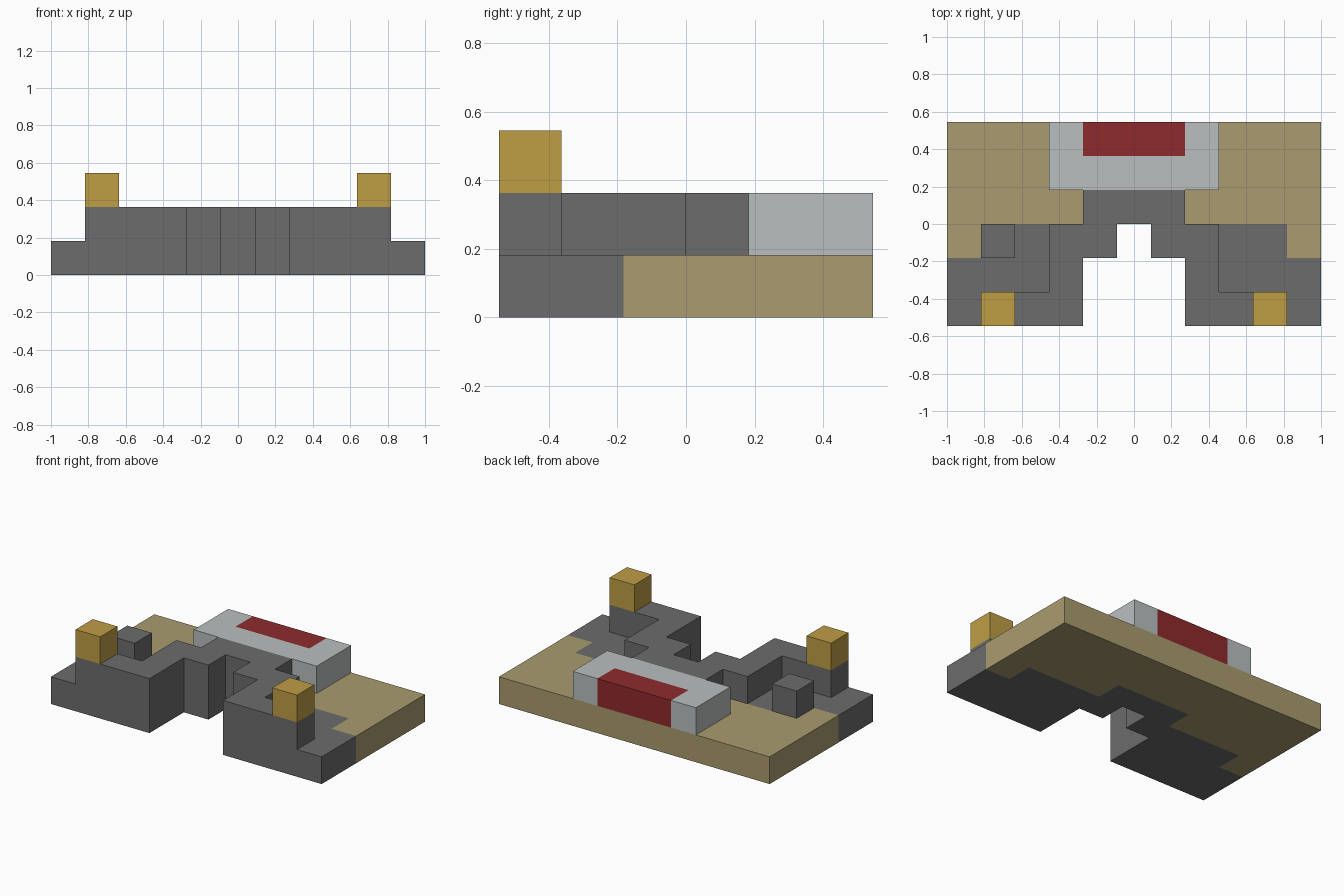
import bpy
import bmesh
import math
from mathutils import Vector

CELLS_X, CELLS_Y = 11, 6
CELL = 2 / CELLS_X

if "Cube" in bpy.data.objects:
    bpy.data.objects.remove(bpy.data.objects["Cube"], do_unlink=True)


def material(name, colour):
    mat = bpy.data.materials.new(name)
    mat.use_nodes = True
    rgba = (*colour, 1)
    mat.diffuse_color = rgba
    bsdf = next(n for n in mat.node_tree.nodes if n.type == "BSDF_PRINCIPLED")
    bsdf.inputs["Base Color"].default_value = rgba
    bsdf.inputs["Roughness"].default_value = 0.9
    return mat


stone = material("stone grey", (0.15, 0.15, 0.15))
sand = material("sand tan", (0.40, 0.33, 0.16))
pale = material("pale grey", (0.49, 0.52, 0.52))
red = material("dark red", (0.275, 0.024, 0.026))
gold = material("gold", (0.52, 0.34, 0.06))


def fill(box, mirrored):
    """Cells covered by a box (x0, x1, y0, y1, layer), optionally on both sides."""
    x0, x1, y0, y1, z = box
    cells = {(x, y, z) for x in range(x0, x1) for y in range(y0, y1)}
    if mirrored:
        cells |= {(CELLS_X - 1 - x, y, z) for x, y, z in cells}
    return cells


def part(name, mat, boxes, mirrored=True):
    cells = set().union(*(fill(box, mirrored) for box in boxes))
    return name, mat, cells


parts = [
    # Ground slab: stone at the front, sand at the back
    part("stone_base", stone,
         [(0, 1, 0, 2, 0), (1, 4, 0, 3, 0), (4, 5, 2, 4, 0), (5, 6, 3, 4, 0)]),
    part("sand_base", sand,
         [(0, 1, 2, 6, 0), (1, 4, 3, 6, 0), (4, 7, 4, 6, 0)]),
    # Raised stepped wall around the front recess
    part("stepped_wall", stone,
         [(1, 4, 0, 1, 1), (3, 4, 1, 3, 1), (4, 5, 2, 4, 1), (5, 6, 3, 4, 1)]),
    # Single block on the right side only
    part("side_block", stone, [(1, 2, 2, 3, 1)], mirrored=False),
    # Pale platform wrapped around the red inlay
    part("pale_platform", pale, [(3, 4, 4, 6, 1), (4, 7, 4, 5, 1)]),
    part("red_inlay", red, [(4, 7, 5, 6, 1)]),
    # Gold blocks on the front corners of the wall
    part("gold_blocks", gold, [(1, 2, 0, 1, 2)]),
]
occupied = set().union(*(cells for _, _, cells in parts))
centre = Vector((CELLS_X / 2, CELLS_Y / 2, 0))


def build(name, mat, cells):
    """Outer skin of the part, without faces hidden against other blocks."""
    bm = bmesh.new()
    for cell in sorted(cells):
        for axis in range(3):
            for side in (0, 1):
                neighbour = list(cell)
                neighbour[axis] += 2 * side - 1
                if tuple(neighbour) in occupied:
                    continue
                corners = []
                for u, v in ((0, 0), (1, 0), (1, 1), (0, 1)):
                    corner = Vector(cell)
                    corner[axis] += side
                    corner[(axis + 1) % 3] += u
                    corner[(axis + 2) % 3] += v
                    corners.append(bm.verts.new((corner - centre) * CELL))
                bm.faces.new(corners if side else corners[::-1])
    bmesh.ops.remove_doubles(bm, verts=bm.verts[:], dist=CELL / 100)
    bmesh.ops.dissolve_limit(bm, angle_limit=math.radians(1),
                             verts=bm.verts[:], edges=bm.edges[:])
    mesh = bpy.data.meshes.new(name)
    bm.to_mesh(mesh)
    bm.free()
    mesh.materials.append(mat)
    obj = bpy.data.objects.new(name, mesh)
    bpy.context.collection.objects.link(obj)


for name, mat, cells in parts:
    build(name, mat, cells)
